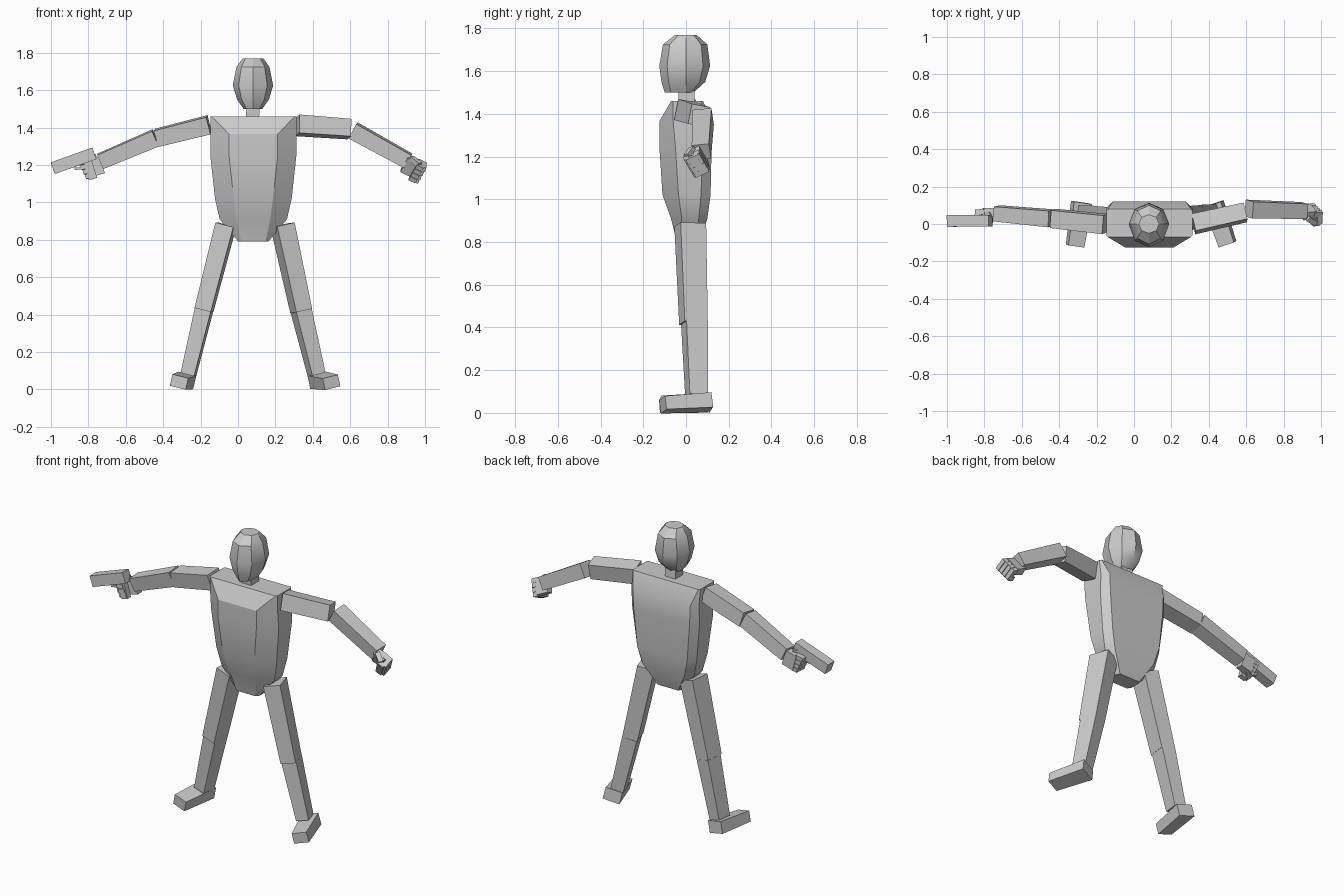
import bpy, bmesh, math
from mathutils import Vector as V

if "Cube" in bpy.data.objects:
    bpy.data.objects.remove(bpy.data.objects["Cube"])


def loft(name, rings, smooth=0):
    """Skin a list of equal-length point rings and cap both ends."""
    bm = bmesh.new()
    vs = [[bm.verts.new(p) for p in r] for r in rings]
    n = len(vs[0])
    for a, b in zip(vs, vs[1:]):
        for i in range(n):
            j = (i + 1) % n
            bm.faces.new((a[i], a[j], b[j], b[i]))
    bm.faces.new(vs[0])
    bm.faces.new(vs[-1])
    bmesh.ops.recalc_face_normals(bm, faces=bm.faces)
    me = bpy.data.meshes.new(name)
    bm.to_mesh(me)
    bm.free()
    ob = bpy.data.objects.new(name, me)
    bpy.context.collection.objects.link(ob)
    if smooth:
        bpy.ops.object.select_all(action='DESELECT')
        ob.select_set(True)
        bpy.context.view_layer.objects.active = ob
        bpy.ops.object.shade_smooth_by_angle(angle=math.radians(smooth))
    return ob


def bar(name, a, b, w, d, ref=(0, 1, 0), end=1.0):
    """Tapered box from a to b; d is its size along ref, w across it."""
    a, b, ref = V(a), V(b), V(ref)
    ax = (b - a).normalized()
    u = (ref - ax * ref.dot(ax)).normalized()
    v = ax.cross(u)

    def ring(c, k):
        return [c + u * (s * d * k / 2) + v * (t * w * k / 2)
                for s, t in ((-1, -1), (1, -1), (1, 1), (-1, 1))]
    return loft(name, [ring(a, 1), ring(b, end)])


# Head: eight-sided rings (z, half width, front y, back y)
def head_ring(z, r, yf, yb):
    pts = []
    for i in range(8):
        t = i * math.pi / 4
        s = math.sin(t)
        pts.append((0.08 + r * math.cos(t), 0.0 + (yb * s if s > 0 else -yf * s), z))
    return pts


loft("head", [head_ring(z, r, -f, b) for z, r, f, b in (
    (1.50, .05, .10, .035), (1.55, .085, .115, .09), (1.625, .108, .125, .113),
    (1.725, .088, .108, .10), (1.77, .055, .05, .05))], 32)
bar("neck", (.078, .005, 1.44), (.08, 0, 1.52), .07, .075)


# Torso: z, half width, front half width, back half width, front y, side y pair, back y
def torso_ring(z, w, wf, wb, yf, s0, s1, yb):
    half = [(wf, yf), (w, s0), (w, s1), (wb, yb)]
    return [(.082 + x, y, z) for x, y in half] + [(.082 - x, y, z) for x, y in half[::-1]]


loft("torso", [torso_ring(*r) for r in (
    (.79, .08, .065, .07, -.04, -.02, .04, .06),
    (.91, .18, .09, .14, -.07, -.02, .06, .10),
    (1.02, .205, .105, .17, -.11, -.035, .07, .115),
    (1.25, .23, .13, .19, -.125, -.05, .08, .12),
    (1.365, .23, .13, .195, -.125, -.06, .085, .12),
    (1.46, .23, .222, .222, -.07, -.06, .07, .08))], 30)

# Arms
bar("right_upper_arm", (-.155, 0, 1.415), (-.435, .03, 1.345), .095, .10, (0, 1, .1), .95)
bar("right_forearm", (-.44, .03, 1.345), (-.735, .057, 1.22), .09, .088, (0, 1, .1), .9)
bar("left_upper_arm", (.318, 0, 1.412), (.595, .062, 1.392), .10, .095, (0, 1, -.2), .95)
bar("left_forearm", (.615, .08, 1.385), (.91, .072, 1.222), .088, .09, (0, 1, .15), .9)


def fist(side, palm, fwd, down, curl):
    """Palm block with four curled fingers stacked along down, and a thumb."""
    palm, fwd, down, curl = (V(x).normalized() if i else V(x)
                             for i, x in enumerate((palm, fwd, down, curl)))
    bar(side + "_palm", palm - fwd * .045, palm + fwd * .03, .045, .095, down)
    for i in range(4):
        o = palm + down * ((i - 1.5) * .027)
        k = o + fwd * (.055 - .004 * i)
        bar(f"{side}_finger_{i + 1}_base", o + fwd * .02 - curl * .005, k, .03, .025, down)
        bar(f"{side}_finger_{i + 1}_middle", k - curl * .015, k + curl * .055, .028, .025, down)
        tip = k + curl * .05
        bar(f"{side}_finger_{i + 1}_tip", tip, tip - fwd * .04, .025, .024, down)
    t = palm - down * .05
    bar(side + "_thumb", t - fwd * .02 + curl * .01, t + fwd * .03 + curl * .045, .028, .028, down)


fist("right", (-.768, .062, 1.19), (-.93, 0, -.25), (.3, 0, -.95), (-.1, -1, 0))
fist("left", (.93, .066, 1.19), (.85, .1, -.4), (-.3, .45, -.8), (-.05, -.85, -.4))

# Pistol held in the right hand
bar("pistol_barrel", (-.768, .018, 1.262), (-.99, .016, 1.183), .066, .062)
bar("pistol_grip", (-.81, .02, 1.24), (-.775, .02, 1.125), .045, .03)
bar("pistol_trigger_guard", (-.88, .017, 1.21), (-.865, .017, 1.175), .012, .016)
bar("pistol_guard_base", (-.873, .017, 1.178), (-.825, .017, 1.185), .012, .016)

# Legs: hip, knee, ankle, heel and toe, with a sole that leans with the leg
legs = {
    "right": ((-.065, .02, .88), (-.182, .035, .425), (-.265, .05, .08),
              (-.28, .115, .048), (-.315, -.118, .04), (.13, .99, 0)),
    "left": ((.238, .02, .88), (.338, .035, .42), (.42, .05, .08),
             (.425, .108, .05), (.50, -.108, .038), (-.3, .95, 0)),
}
for side, (hip, knee, ankle, heel, toe, ref) in legs.items():
    bar(side + "_thigh", hip, knee, .10, .125, ref, .9)
    bar(side + "_shin", V(knee) + V((0, .005, 0)), ankle, .088, .105, ref, .85)
    up = V(knee) - V(ankle)
    bar(side + "_foot", heel, toe, .10, .072, up, .88)
